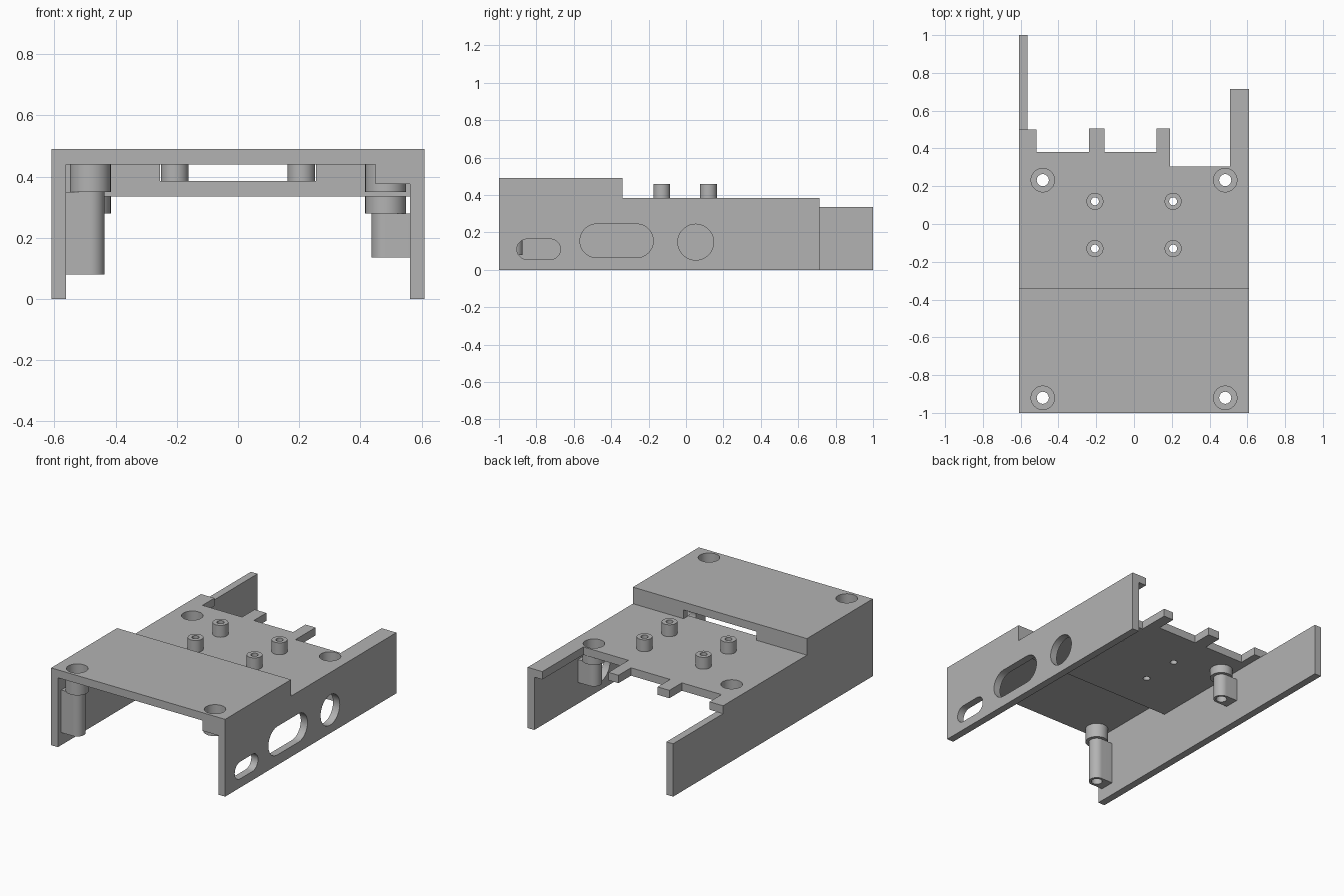
import bpy, bmesh, math
from mathutils import Vector

if "Cube" in bpy.data.objects:
    bpy.data.objects.remove(bpy.data.objects["Cube"])

grey = bpy.data.materials.new("plain grey")
grey.use_nodes = True
COLOUR = (0.45, 0.45, 0.45, 1)
grey.diffuse_color = COLOUR
grey.node_tree.nodes["Principled BSDF"].inputs["Base Color"].default_value = COLOUR


def prism(name, outlines, lo, hi, axis="z"):
    """Extrude closed outlines along z (points are x, y) or x (points are y, z)."""
    bm = bmesh.new()
    for outline in outlines:
        place = (lambda p: (p[0], p[1], lo)) if axis == "z" else (lambda p: (lo, p[0], p[1]))
        face = bm.faces.new([bm.verts.new(place(p)) for p in outline])
        grown = bmesh.ops.extrude_face_region(bm, geom=[face])["geom"]
        shift = Vector((0, 0, hi - lo)) if axis == "z" else Vector((hi - lo, 0, 0))
        bmesh.ops.translate(bm, vec=shift, verts=[g for g in grown if isinstance(g, bmesh.types.BMVert)])
    bmesh.ops.recalc_face_normals(bm, faces=bm.faces)
    mesh = bpy.data.meshes.new(name)
    bm.to_mesh(mesh)
    bm.free()
    mesh.materials.append(grey)
    obj = bpy.data.objects.new(name, mesh)
    bpy.context.collection.objects.link(obj)
    return obj


def rect(a0, a1, b0, b1):
    return [(a0, b0), (a1, b0), (a1, b1), (a0, b1)]


def slot(a0, a1, b, r, n=24):
    """Rounded slot outline; a circle when a0 equals a1."""
    pts = []
    for a, start in ((a1, -math.pi / 2), (a0, math.pi / 2)):
        for i in range(n + 1):
            t = start + math.pi * i / n
            p = (a + r * math.cos(t), b + r * math.sin(t))
            if not pts or math.dist(p, pts[-1]) > 1e-5:
                pts.append(p)
    return pts[:-1] if math.dist(pts[0], pts[-1]) < 1e-5 else pts


def circle(x, y, r):
    return slot(x, x, y, r)


def cut(targets, cutter):
    cutter.hide_render = True
    for obj in targets:
        mod = obj.modifiers.new("cut", "BOOLEAN")
        mod.operation, mod.solver, mod.object = "DIFFERENCE", "EXACT", cutter
        bpy.context.view_layer.objects.active = obj
        bpy.ops.object.modifier_apply(modifier=mod.name)
    bpy.data.objects.remove(cutter)


# Main levels and wall lines
HALF, IN = 0.61, 0.563
TOP, TOP_UNDER, DECK, DECK_UNDER = 0.49, 0.44, 0.385, 0.335
STEP = -0.34

# Side walls
left_wall = prism("left_wall", [[(-1, 0), (0.715, 0), (0.715, DECK), (STEP, DECK), (STEP, TOP), (-1, TOP)]],
                  IN, HALF, "x")
prism("right_wall", [[(-1, 0), (1, 0), (1, DECK_UNDER), (0.5, DECK_UNDER), (0.5, DECK), (STEP, DECK),
                      (STEP, TOP), (-1, TOP)]], -HALF, -IN, "x")
cut([left_wall], prism("wall_openings", [slot(-0.85, -0.725, 0.11, 0.054), slot(-0.477, -0.265, 0.155, 0.09),
                                         circle(0.052, 0.148, 0.096)], 0.5, 0.7, "x"))

# Raised front deck, step riser with cable opening, and lower deck with tabs
upper_deck = prism("upper_deck", [rect(-IN, IN, -1, STEP)], TOP_UNDER, TOP)
prism("step_riser", [rect(-IN, -0.255, STEP - 0.05, STEP), rect(0.255, IN, STEP - 0.05, STEP)], DECK, TOP_UNDER)
lower_deck = prism("lower_deck", [[
    (-IN, STEP - 0.05), (IN, STEP - 0.05), (IN, 0.715), (0.507, 0.715), (0.507, 0.305), (0.19, 0.305),
    (0.19, 0.505), (0.12, 0.505), (0.12, 0.38), (-0.155, 0.38), (-0.155, 0.505), (-0.237, 0.505),
    (-0.237, 0.38), (-0.515, 0.38), (-0.515, 0.5), (-IN, 0.5)]], DECK_UNDER, DECK)

# Small standoffs on the lower deck
spots = [(sx * 0.207, y) for sx in (-1, 1) for y in (-0.13, 0.12)]
standoffs = prism("standoffs", [circle(x, y, 0.045) for x, y in spots], DECK, 0.46)
cut([standoffs, lower_deck], prism("standoff_holes", [circle(x, y, 0.021) for x, y in spots], 0.2, 0.6))

# Screw collars under both decks, with posts tied to the walls
FRONT, REAR, PX = -0.92, 0.232, 0.483
front_collars = prism("front_collars", [circle(s * PX, FRONT, 0.067) for s in (-1, 1)], 0.35, TOP_UNDER)
rear_collars = prism("rear_collars", [circle(s * PX, REAR, 0.067) for s in (-1, 1)], 0.28, DECK_UNDER)


def post(name, side, y, bottom, top):
    r = 0.047
    half = slot(PX, PX, y, r)
    outline = [(x, v) for x, v in half if x <= PX + 1e-5] + [(IN, y - r), (IN, y + r)]
    outline.sort(key=lambda p: math.atan2(p[1] - y, p[0] - PX))
    return prism(name, [[(side * x, v) for x, v in outline]], bottom, top)


posts = [post("front_right_post", -1, FRONT, 0.08, 0.35),
         post("rear_right_post", -1, REAR, 0.135, 0.28),
         post("rear_left_post", 1, REAR, 0.135, 0.28)]
corner_block = prism("front_left_corner_block", [rect(0.45, IN, -1, FRONT)], 0.375, TOP_UNDER)

# Counterbores and screw holes
front_parts = [upper_deck, front_collars, corner_block]
rear_parts = [lower_deck, rear_collars]
cut(front_parts, prism("front_bores", [circle(s * PX, FRONT, 0.062) for s in (-1, 1)], 0.4, 0.6))
cut(rear_parts, prism("rear_bores", [circle(s * PX, REAR, 0.062) for s in (-1, 1)], 0.325, 0.6))
cut(front_parts + rear_parts + posts,
    prism("screw_holes", [circle(s * PX, y, 0.032) for s in (-1, 1) for y in (FRONT, REAR)], -0.1, 0.6))

# Smooth round surfaces, crisp edges
for obj in bpy.context.collection.objects:
    if obj.type == "MESH" and grey.name in obj.data.materials:
        bpy.ops.object.select_all(action="DESELECT")
        obj.select_set(True)
        bpy.context.view_layer.objects.active = obj
        bpy.ops.object.shade_smooth_by_angle(angle=math.radians(30))
